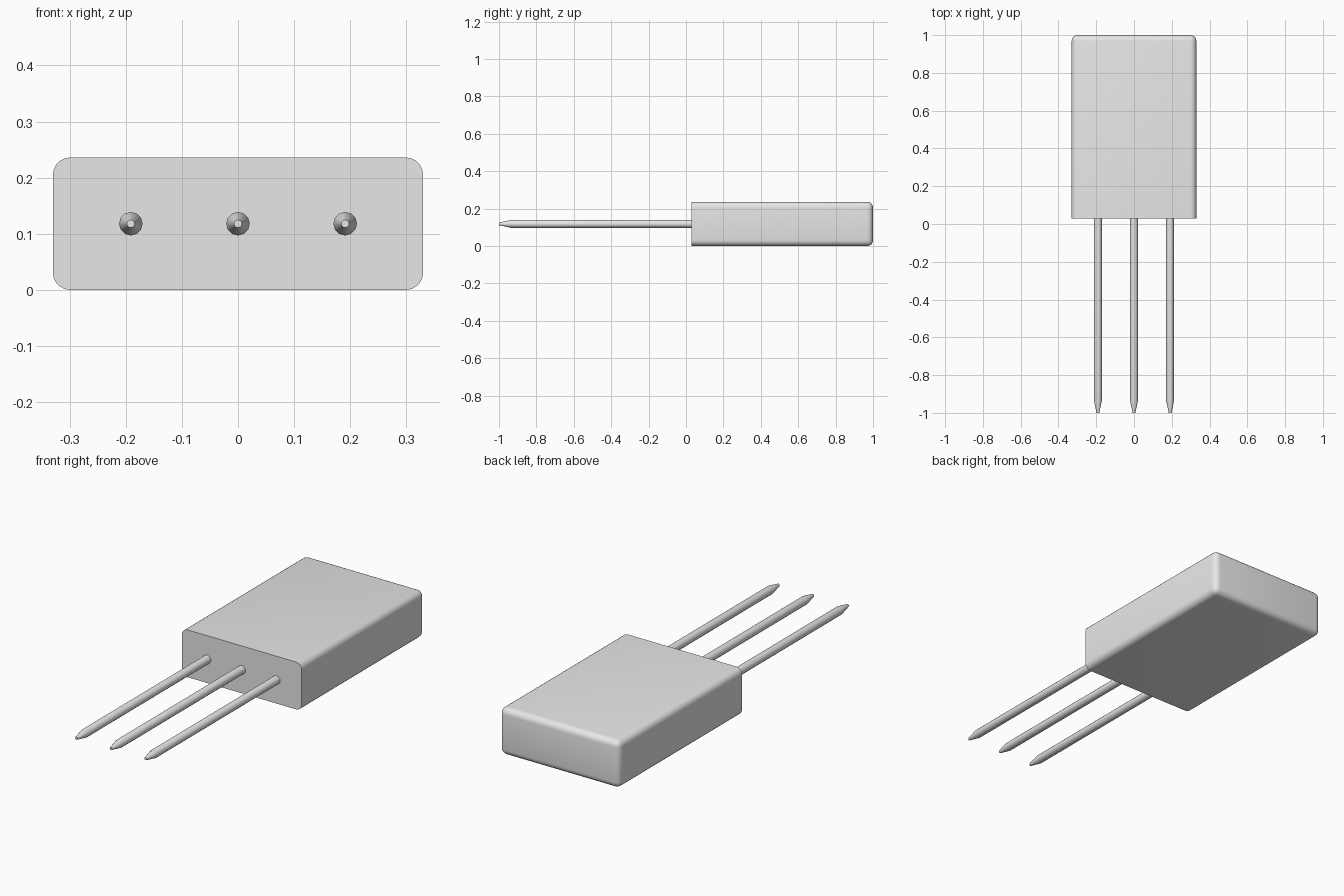
import bpy, bmesh, math
from mathutils import Matrix, Vector

cube = bpy.data.objects.get("Cube")
if cube:
    bpy.data.objects.remove(cube, do_unlink=True)

grey = bpy.data.materials.new("light grey")
grey.use_nodes = True
grey.diffuse_color = (0.8, 0.8, 0.8, 1)
grey.node_tree.nodes["Principled BSDF"].inputs["Base Color"].default_value = grey.diffuse_color

WIDTH, HEIGHT, FRONT, BACK = 0.66, 0.236, 0.03, 1.0
MID_Z = HEIGHT / 2


def finish(name, bm, angle):
    """Turn a bmesh into a named, smoothly shaded object."""
    bmesh.ops.recalc_face_normals(bm, faces=bm.faces)
    mesh = bpy.data.meshes.new(name)
    bm.to_mesh(mesh)
    bm.free()
    mesh.materials.append(grey)
    obj = bpy.data.objects.new(name, mesh)
    bpy.context.collection.objects.link(obj)
    bpy.ops.object.select_all(action="DESELECT")
    obj.select_set(True)
    bpy.context.view_layer.objects.active = obj
    bpy.ops.object.shade_smooth_by_angle(angle=math.radians(angle))
    return obj


# Package body: every edge rounded except around the flat front face
bm = bmesh.new()
bmesh.ops.create_cube(bm, size=1)
bmesh.ops.scale(bm, vec=Vector((WIDTH, BACK - FRONT, HEIGHT)), verts=bm.verts)
bmesh.ops.translate(bm, vec=Vector((0, (BACK + FRONT) / 2, MID_Z)), verts=bm.verts)
rounded = [e for e in bm.edges if any(v.co.y > 0.5 for v in e.verts)]
bmesh.ops.bevel(bm, geom=rounded, offset=0.031, offset_type="OFFSET",
                segments=5, profile=0.5, affect="EDGES", clamp_overlap=True)
finish("package_body", bm, 35)

# Leads: round rods running forward, each with a tapered blunt tip
PROFILE = [(0.021, 0.05), (0.021, -0.935), (0.007, -1.0)]  # radius, y
SIDES = 12


def lead(name, x):
    bm = bmesh.new()
    rings = []
    for radius, y in PROFILE:
        ring = bmesh.ops.create_circle(
            bm, cap_ends=False, segments=SIDES, radius=radius,
            matrix=Matrix.Translation((x, y, MID_Z)) @ Matrix.Rotation(math.pi / 2, 4, "X"))
        rings.append(ring["verts"])
    for a, b in zip(rings, rings[1:]):
        for i in range(SIDES):
            j = (i + 1) % SIDES
            bm.faces.new((a[i], a[j], b[j], b[i]))
    bm.faces.new(rings[0])
    bm.faces.new(rings[-1])
    finish(name, bm, 35)


for name, x in (("right_lead", -0.191), ("middle_lead", 0), ("left_lead", 0.191)):
    lead(name, x)
